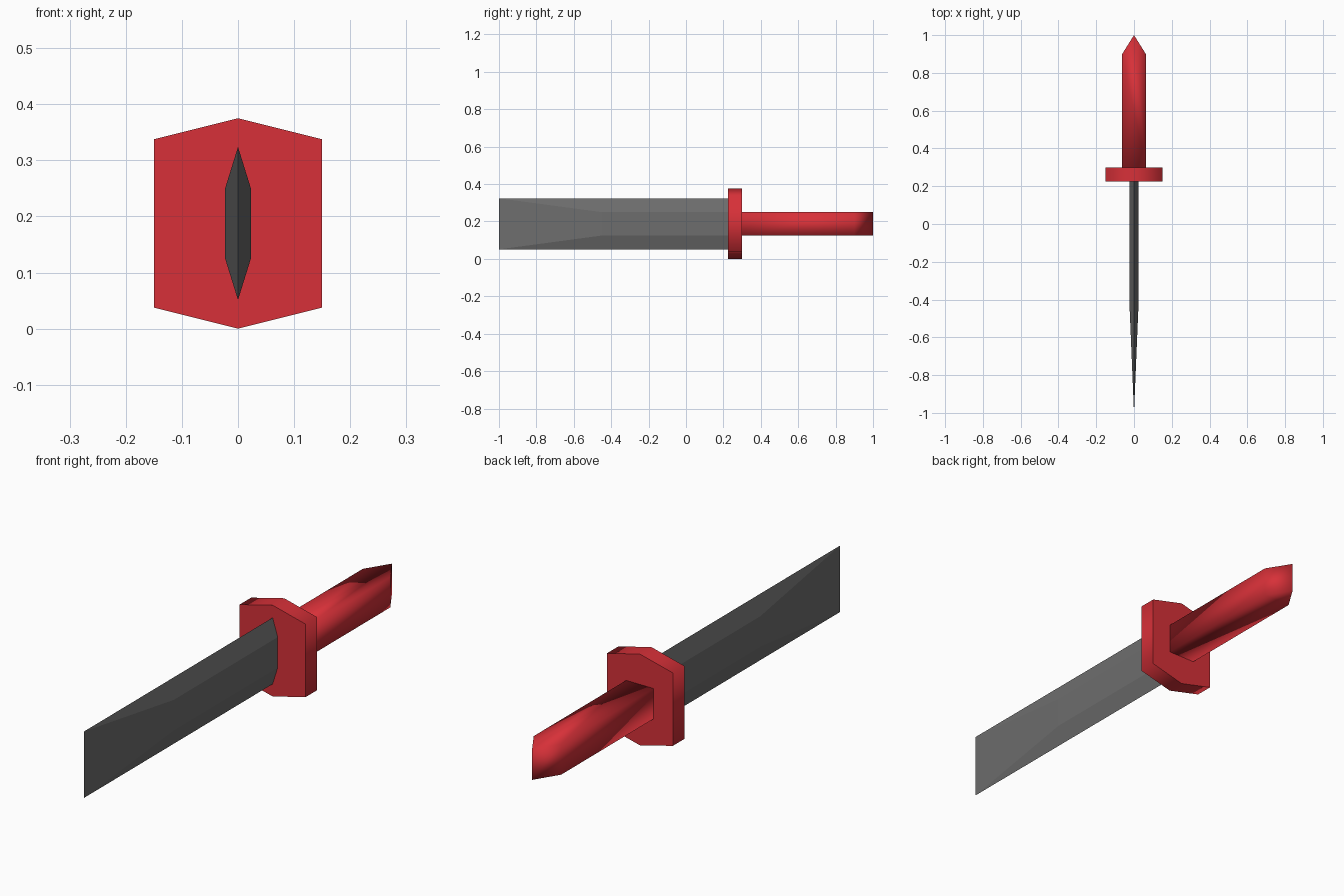
import bpy
import bmesh
import math
from mathutils import Vector

if "Cube" in bpy.data.objects:
    bpy.data.objects.remove(bpy.data.objects["Cube"])

MID = 0.1875  # height of the long axis


def material(name, color):
    mat = bpy.data.materials.new(name)
    mat.use_nodes = True
    mat.diffuse_color = color
    bsdf = mat.node_tree.nodes["Principled BSDF"]
    bsdf.inputs["Base Color"].default_value = color
    bsdf.inputs["Roughness"].default_value = 0.6
    return mat


def prism(points, direction):
    """Extrude a flat outline; returns the bmesh and its far cap."""
    bm = bmesh.new()
    base = bm.faces.new([bm.verts.new(p) for p in points])
    ext = bmesh.ops.extrude_face_region(bm, geom=[base], use_keep_orig=True)["geom"]
    cap = next(g for g in ext if isinstance(g, bmesh.types.BMFace))
    bmesh.ops.translate(bm, verts=cap.verts, vec=Vector(direction))
    return bm, cap


def hexagon(half_width, shoulder, peak, y):
    return [(x * half_width, y, MID + z) for x, z in (
        (0, peak), (1, shoulder), (1, -shoulder),
        (0, -peak), (-1, -shoulder), (-1, shoulder))]


def finish(bm, name, mat, smooth_angle=None):
    bmesh.ops.recalc_face_normals(bm, faces=bm.faces)
    mesh = bpy.data.meshes.new(name)
    bm.to_mesh(mesh)
    bm.free()
    mesh.materials.append(mat)
    obj = bpy.data.objects.new(name, mesh)
    bpy.context.collection.objects.link(obj)
    if smooth_angle:
        bpy.ops.object.select_all(action='DESELECT')
        obj.select_set(True)
        bpy.context.view_layer.objects.active = obj
        bpy.ops.object.shade_smooth_by_angle(angle=math.radians(smooth_angle))
    return obj


red = material("red", (0.68, 0.03, 0.04, 1))
steel = material("dark_steel", (0.155, 0.155, 0.155, 1))

# Blade: six-sided bar whose front narrows to an upright chisel edge
PEAK = 0.1365
bm, cap = prism(hexagon(0.023, 0.0625, PEAK, 0.225), (0, -0.675, 0))
ext = bmesh.ops.extrude_face_region(bm, geom=[cap])["geom"]
for v in (g for g in ext if isinstance(g, bmesh.types.BMVert)):
    v.co = (0, -1, MID + math.copysign(PEAK, v.co.z - MID))
bmesh.ops.remove_doubles(bm, verts=bm.verts, dist=0.0001)
finish(bm, "blade", steel)

# Guard: six-sided plate with a softly shaded rim
bm, cap = prism(hexagon(0.15, 0.15, MID, 0.225), (0, 0.075, 0))
finish(bm, "guard", red, 80)

# Handle: square bar with a wedge-shaped end, smooth all round
outline = [(-0.0625, 0.3), (0.0625, 0.3), (0.0625, 0.9), (0, 1), (-0.0625, 0.9)]
bm, cap = prism([(x, y, MID - 0.0625) for x, y in outline], (0, 0, 0.125))
finish(bm, "handle", red, 120)
